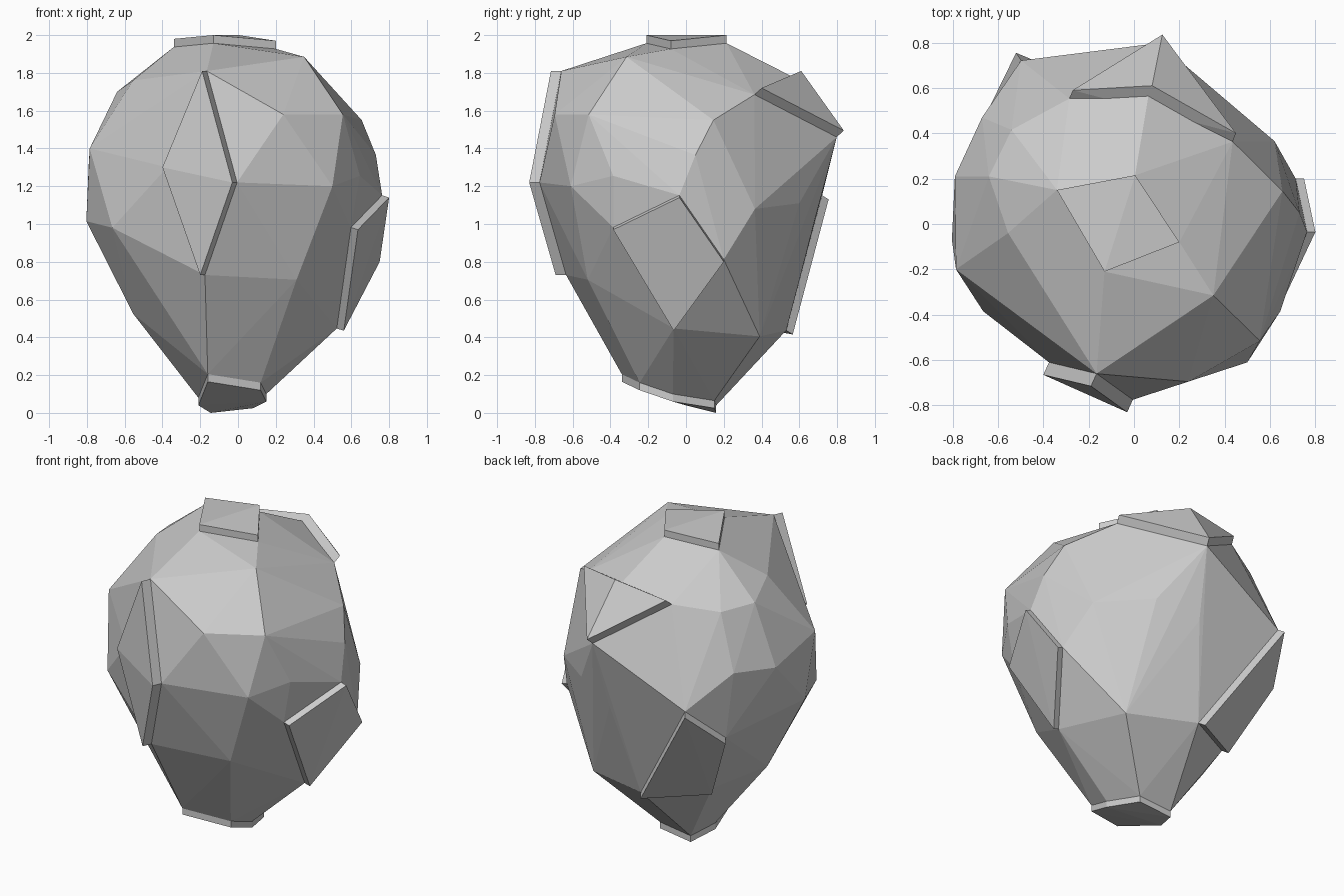
import bpy, bmesh
from mathutils import Vector

if "Cube" in bpy.data.objects:
    bpy.data.objects.remove(bpy.data.objects["Cube"])


def hull(name, points):
    """Flat-faced convex solid through a few corner points."""
    bm = bmesh.new()
    for p in points:
        bm.verts.new(p)
    res = bmesh.ops.convex_hull(bm, input=bm.verts[:])
    loose = [v for v in bm.verts if not v.link_faces]
    bmesh.ops.delete(bm, geom=loose, context='VERTS')
    bmesh.ops.dissolve_limit(bm, angle_limit=0.01, verts=bm.verts[:], edges=bm.edges[:])
    bmesh.ops.recalc_face_normals(bm, faces=bm.faces[:])
    mesh = bpy.data.meshes.new(name)
    bm.to_mesh(mesh)
    bm.free()
    obj = bpy.data.objects.new(name, mesh)
    bpy.context.collection.objects.link(obj)
    return obj


base_points = []   # plate footprints, shared with the boulder surface


def plate(name, offset, corners):
    """Raised facet: outer corners pushed out from the boulder by offset."""
    outer = [Vector(c) for c in corners]
    inner = [c - Vector(offset) for c in outer]
    base_points.extend(inner)
    hull(name, outer + inner)


# Raised facets
plate("front_plate", (-.025, -.055, 0),
      [(-.19, -.715, 1.81), (-.03, -.83, 1.22), (-.2, -.69, .73), (-.4, -.665, 1.3)])
plate("top_plate", (0, 0, .043),
      [(-.34, .15, 1.98), (.005, .215, 2), (.2, -.08, 1.97), (-.13, -.21, 2)])
plate("right_plate", (.037, 0, -.012),
      [(.8, -.035, 1.14), (.635, -.385, .97), (.56, -.065, .435), (.75, .2, .8)])
plate("upper_back_plate", (.015, .037, .035),
      [(.45, .4, 1.72), (.08, .61, 1.81), (-.27, .59, 1.76), (.125, .835, 1.495)])
plate("lower_back_plate", (-.022, .034, -.022),
      [(-.52, .755, 1.13), (-.64, .51, .9), (-.43, .35, .456), (-.07, .565, .415)])
plate("bottom_plate", (0, 0, -.04),
      [(-.16, -.34, .165), (.12, -.245, .12), (.15, -.07, .06),
       (.08, .15, .025), (-.145, .16, 0), (-.21, 0, .04)])

# Remaining corners of the boulder
corners = [
    # front and right
    (.35, -.315, 1.885), (.555, -.515, 1.58), (.24, -.695, 1.58), (.5, -.61, 1.2),
    (.645, -.385, 1.255), (.655, .145, 1.55), (.73, .05, 1.365), (.31, -.52, .705),
    # back
    (.62, .365, 1.08), (.33, .6, 1.11), (.39, .39, .405), (.07, .68, 1.02),
    # left
    (-.555, -.04, 1.76), (-.64, .21, 1.7), (-.54, .415, 1.69), (-.67, .47, 1.35),
    (-.79, .21, 1.32), (-.785, -.2, 1.4), (-.803, -.07, 1.015), (-.665, -.385, .98),
    (-.555, -.04, .525),
]
hull("boulder", base_points + corners)
